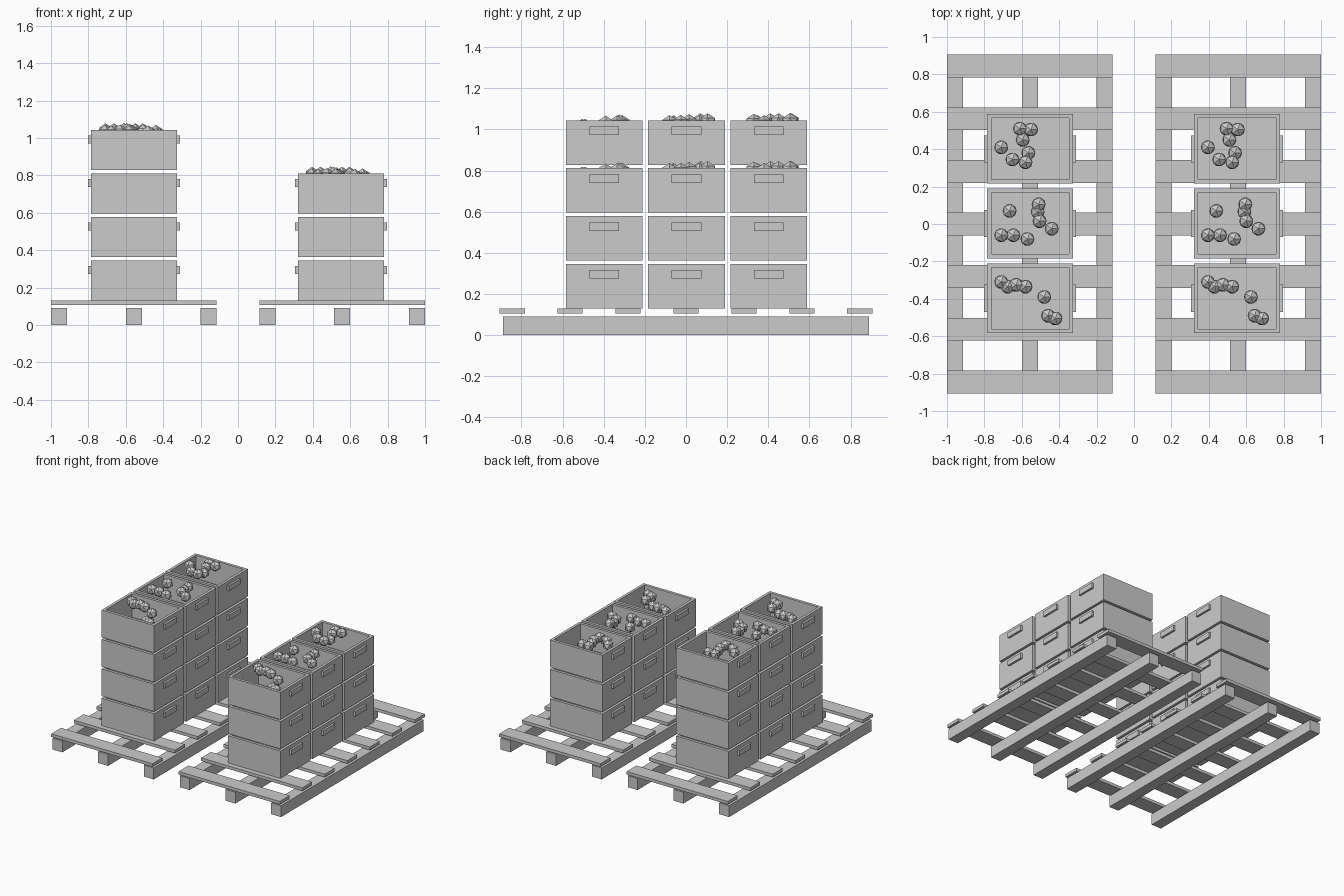
import bpy, bmesh, random
from mathutils import Matrix, Vector

if "Cube" in bpy.data.objects:
    bpy.data.objects.remove(bpy.data.objects["Cube"])

random.seed(4)


def finish(bm, name, loc=(0, 0, 0)):
    bmesh.ops.recalc_face_normals(bm, faces=bm.faces[:])
    me = bpy.data.meshes.new(name)
    bm.to_mesh(me)
    bm.free()
    ob = bpy.data.objects.new(name, me)
    ob.location = loc
    bpy.context.collection.objects.link(ob)
    return ob


def add_box(bm, center, size):
    m = Matrix.Translation(center) @ Matrix.Diagonal((*size, 1))
    return bmesh.ops.create_cube(bm, size=1, matrix=m)["verts"]


def box(name, center, size):
    bm = bmesh.new()
    add_box(bm, (0, 0, 0), size)
    return finish(bm, name, center)


CW, CD, CH = 0.46, 0.373, 0.216   # crate size
WALL, PITCH, DECK = 0.031, 0.2325, 0.13


# Open crate: box with the top inset and pushed down, plus two side handles
def crate_mesh():
    bm = bmesh.new()
    add_box(bm, (0, 0, CH / 2), (CW, CD, CH))
    top = max(bm.faces, key=lambda f: f.calc_center_median().z)
    bmesh.ops.inset_region(bm, faces=[top], thickness=WALL)
    res = bmesh.ops.extrude_face_region(bm, geom=[top])
    verts = [g for g in res["geom"] if isinstance(g, bmesh.types.BMVert)]
    bmesh.ops.translate(bm, verts=verts, vec=(0, 0, WALL - CH))
    if top.is_valid:
        bmesh.ops.delete(bm, geom=[top], context="FACES_ONLY")
    bmesh.ops.recalc_face_normals(bm, faces=bm.faces[:])
    for s in (-1, 1):
        add_box(bm, (s * (CW / 2 + 0.007), 0, 0.165), (0.018, 0.145, 0.042))
    return finish(bm, "crate")


# Rock positions relative to the stack centre, one list per crate row
ROCKS = [
    [(-.155, -.31), (-.12, -.335), (-.075, -.325), (-.025, -.335),
     (.075, -.39), (.095, -.49), (.135, -.505)],
    [(-.11, .07), (.045, .105), (.04, .065), (.05, .015),
     (.115, -.025), (-.155, -.06), (-.09, -.06), (-.015, -.08)],
    [(-.055, .51), (.005, .505), (-.04, .45), (-.155, .41),
     (-.01, .38), (-.095, .345), (-.025, .33)],
]
HEIGHTS = [[random.uniform(-0.02, -0.004) for _ in row] for row in ROCKS]
HEIGHTS[0][5] = HEIGHTS[0][6] = -0.035

crate_data = None
for side, px, cx, levels in (("left", -0.557, -0.555, 4), ("right", 0.557, 0.55, 3)):
    # Pallet runners and slats
    for i in (-1, 0, 1):
        box(f"{side}_pallet_runner", (px + i * 0.4, 0, 0.045), (0.086, 1.78, 0.09))
    for i in range(-3, 4):
        box(f"{side}_pallet_slat", (px, i * 0.2815, 0.118), (0.886, 0.122, 0.024))

    # Crate stacks
    for row, cy in enumerate((-0.397, 0.003, 0.402)):
        for lv in range(levels):
            loc = (cx, cy, DECK + lv * PITCH)
            if crate_data is None:
                ob = crate_mesh()
                crate_data = ob.data
                ob.location = loc
            else:
                ob = bpy.data.objects.new("crate", crate_data)
                ob.location = loc
                bpy.context.collection.objects.link(ob)
            ob.name = f"{side}_crate"

        # Faceted rocks lying at the rim of the top crate
        rim = DECK + (levels - 1) * PITCH + CH
        bm = bmesh.new()
        for (x, y), dz in zip(ROCKS[row], HEIGHTS[row]):
            bmesh.ops.create_icosphere(
                bm, subdivisions=1, radius=0.042,
                matrix=Matrix.Translation(Vector((cx + x, y, rim + dz))))
        finish(bm, f"{side}_rocks")
